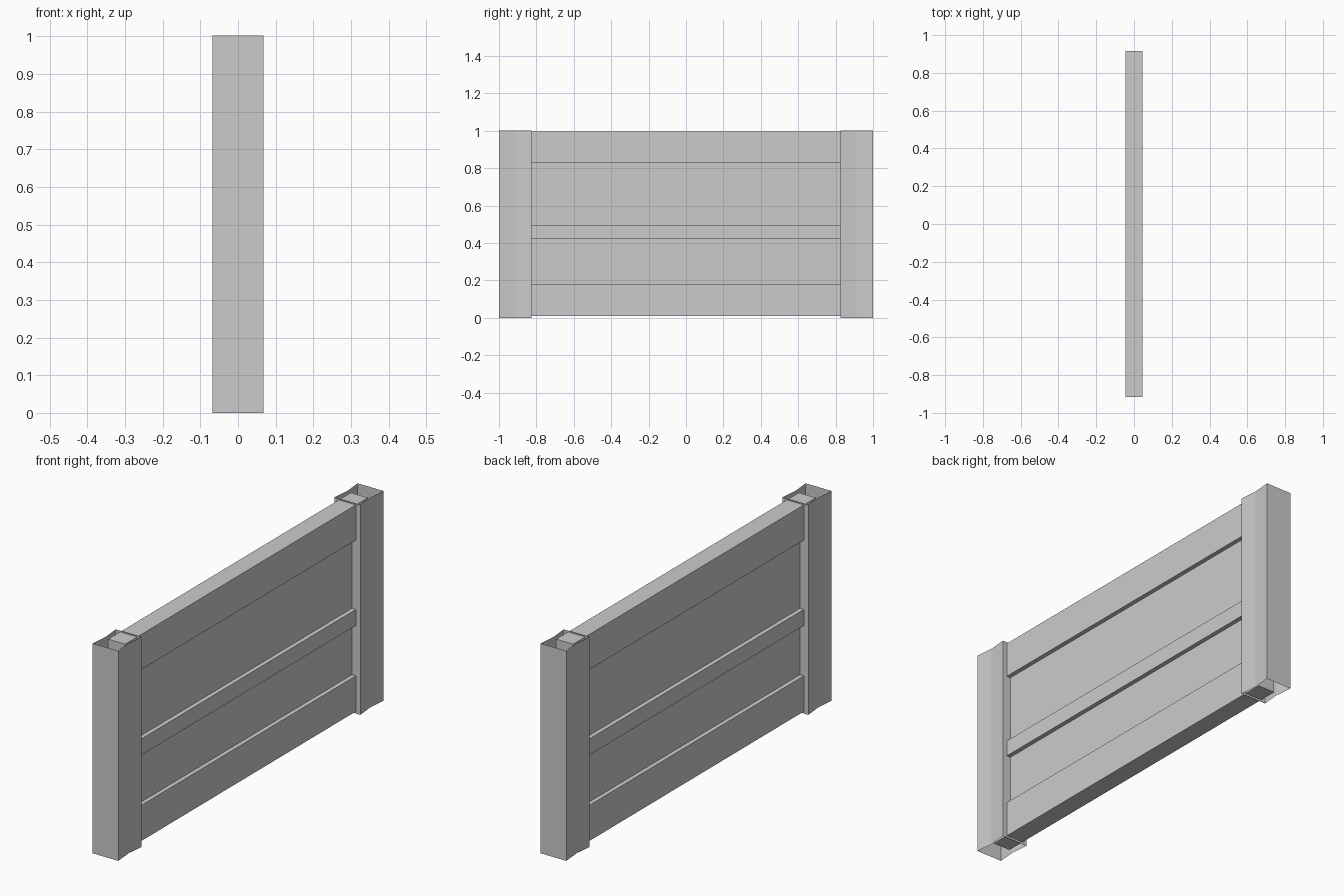
import bpy, bmesh

if "Cube" in bpy.data.objects:
    bpy.data.objects.remove(bpy.data.objects["Cube"])


def add_object(name, bm):
    bmesh.ops.recalc_face_normals(bm, faces=bm.faces[:])
    mesh = bpy.data.meshes.new(name)
    bm.to_mesh(mesh)
    bm.free()
    ob = bpy.data.objects.new(name, mesh)
    bpy.context.collection.objects.link(ob)
    return ob


def box(name, half_x, half_y, z0, z1):
    bm = bmesh.new()
    bmesh.ops.create_cube(bm, size=1)
    for v in bm.verts:
        v.co.x *= 2 * half_x
        v.co.y *= 2 * half_y
        v.co.z = z0 + (v.co.z + 0.5) * (z1 - z0)
    return add_object(name, bm)


# Open-ended hollow posts, slightly pinched at the middle of their broad sides
def post(name, side):
    profile = [(-0.068, 0.825), (0.068, 0.825), (0.06, 0.912),
               (0.068, 1.0), (-0.068, 1.0), (-0.06, 0.912)]
    bm = bmesh.new()
    low = [bm.verts.new((x, side * y, 0)) for x, y in profile]
    high = [bm.verts.new((x, side * y, 1.002)) for x, y in profile]
    n = len(profile)
    for i in range(n):
        j = (i + 1) % n
        bm.faces.new((low[i], low[j], high[j], high[i]))
    return add_object(name, bm)


post("front_post", -1)
post("back_post", 1)

# Horizontal rails running into the posts
for name, z0, z1 in (("bottom_rail", 0.01, 0.18),
                     ("middle_rail", 0.42, 0.497),
                     ("top_rail", 0.828, 0.996)):
    box(name, 0.045, 0.915, z0, z1)

# Recessed infill panels between the rails
for name, z0, z1 in (("lower_panel", 0.18, 0.42), ("upper_panel", 0.497, 0.828)):
    box(name, 0.024, 0.915, z0, z1)
